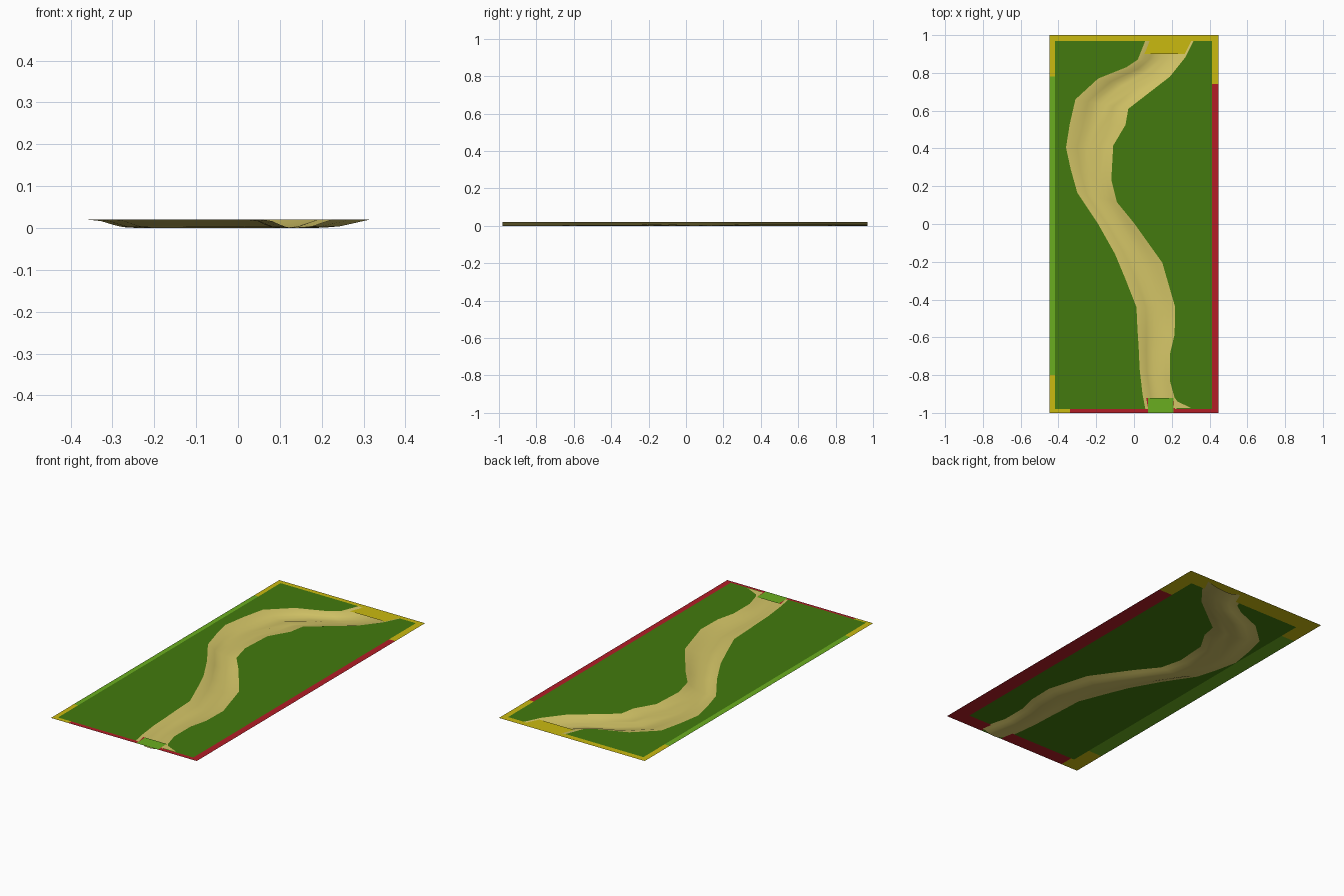
import bpy

if "Cube" in bpy.data.objects:
    bpy.data.objects.remove(bpy.data.objects["Cube"])


def material(name, r, g, b):
    lin = [((c / 255 + 0.055) / 1.055) ** 2.4 if c > 10 else c / 255 / 12.92 for c in (r, g, b)]
    m = bpy.data.materials.new(name)
    m.diffuse_color = (*lin, 1)
    m.use_nodes = True
    m.node_tree.nodes["Principled BSDF"].inputs["Base Color"].default_value = m.diffuse_color
    return m


GRASS = material("grass green", 67, 122, 14)
SAND = material("sand", 212, 197, 103)
YELLOW = material("yellow", 202, 186, 16)
RED = material("red", 178, 29, 38)
LIME = material("light green", 106, 174, 32)


def mesh_object(name, verts, faces, mat, smooth=False):
    me = bpy.data.meshes.new(name)
    me.from_pydata(verts, [], faces)
    me.materials.append(mat)
    for p in me.polygons:
        p.use_smooth = smooth
    ob = bpy.data.objects.new(name, me)
    bpy.context.collection.objects.link(ob)
    return ob


def grid(name, rows, mat, smooth=False):
    n = len(rows[0])
    verts = [v for row in rows for v in row]
    faces = [(i * n + j, i * n + j + 1, (i + 1) * n + j + 1, (i + 1) * n + j)
             for i in range(len(rows) - 1) for j in range(n - 1)]
    return mesh_object(name, verts, faces, mat, smooth)


TOP = 0.02      # grass level
RIM = 0.0175    # border sheet level, just under the grass

# River banks: left x, y and right x, y, from front to back
BANKS = [
    (.06, -.98, .225, -.98), (.045, -.90, .215, -.92), (.03, -.77, .19, -.83),
    (.025, -.66, .19, -.69), (.018, -.55, .215, -.585), (.013, -.44, .218, -.44),
    (-.05, -.28, .15, -.205), (-.10, -.16, .075, -.10), (-.19, 0, 0, .005),
    (-.30, .165, -.09, .115), (-.335, .29, -.12, .235), (-.36, .405, -.11, .415),
    (-.34, .53, -.045, .525), (-.31, .66, -.03, .61), (-.19, .77, .08, .695),
    (-.04, .83, .19, .78), (.02, .87, .27, .88), (.06, .97, .315, .97),
]

# Grass fields on each side of the river
grid("left_grass", [[(-.418, ly, TOP), (lx, ly, TOP)] for lx, ly, rx, ry in BANKS], GRASS)
grid("right_grass", [[(rx, ry, TOP), (.412, ry, TOP)] for lx, ly, rx, ry in BANKS], GRASS)

# Sunken river bed with a low sandbar in the upper bend
PROFILE = [(0, .02), (.13, .0165), (.24, .008), (.34, .002), (.48, 0),
           (.6, .0015), (.72, .004), (.86, .012), (1, .02)]
SANDBAR = {11: .004, 12: .009, 13: .008, 14: .005}
bed = []
for i, (lx, ly, rx, ry) in enumerate(BANKS):
    row = []
    for t, z in PROFILE:
        if t == .6:
            z += SANDBAR.get(i, 0)
        row.append((lx + (rx - lx) * t, ly + (ry - ly) * t, z))
    bed.append(row)
grid("river_bed", bed, SAND, True)

# Shallow sand spit flaring out at the front right bank
S = TOP + .0003
mesh_object("sand_spit", [(.21, -.975, S), (.305, -.975, S), (.23, -.94, S), (.212, -.915, S)],
            [(0, 1, 2, 3)], SAND)


# Coloured border, one flat plate per stretch
def plate(name, x0, x1, y0, y1, mat):
    mesh_object(name, [(x0, y0, RIM), (x1, y0, RIM), (x1, y1, RIM), (x0, y1, RIM)],
                [(0, 1, 2, 3)], mat)


X, XI, YF, YB = .447, .36, -.92, .90
plate("border_back", -X, X, YB, 1, YELLOW)
plate("border_left_front", -X, -XI, YF, -.80, YELLOW)
plate("border_left_middle", -X, -XI, -.80, .78, LIME)
plate("border_left_back", -X, -XI, .78, YB, YELLOW)
plate("border_right_front", XI, X, YF, .74, RED)
plate("border_right_back", XI, X, .74, YB, YELLOW)
plate("border_front_corner", -X, -.34, -1, YF, YELLOW)
plate("border_front_left", -.34, .075, -1, YF, RED)
plate("border_front_gate", .075, .21, -1, YF, LIME)
plate("border_front_right", .21, X, -1, YF, RED)
